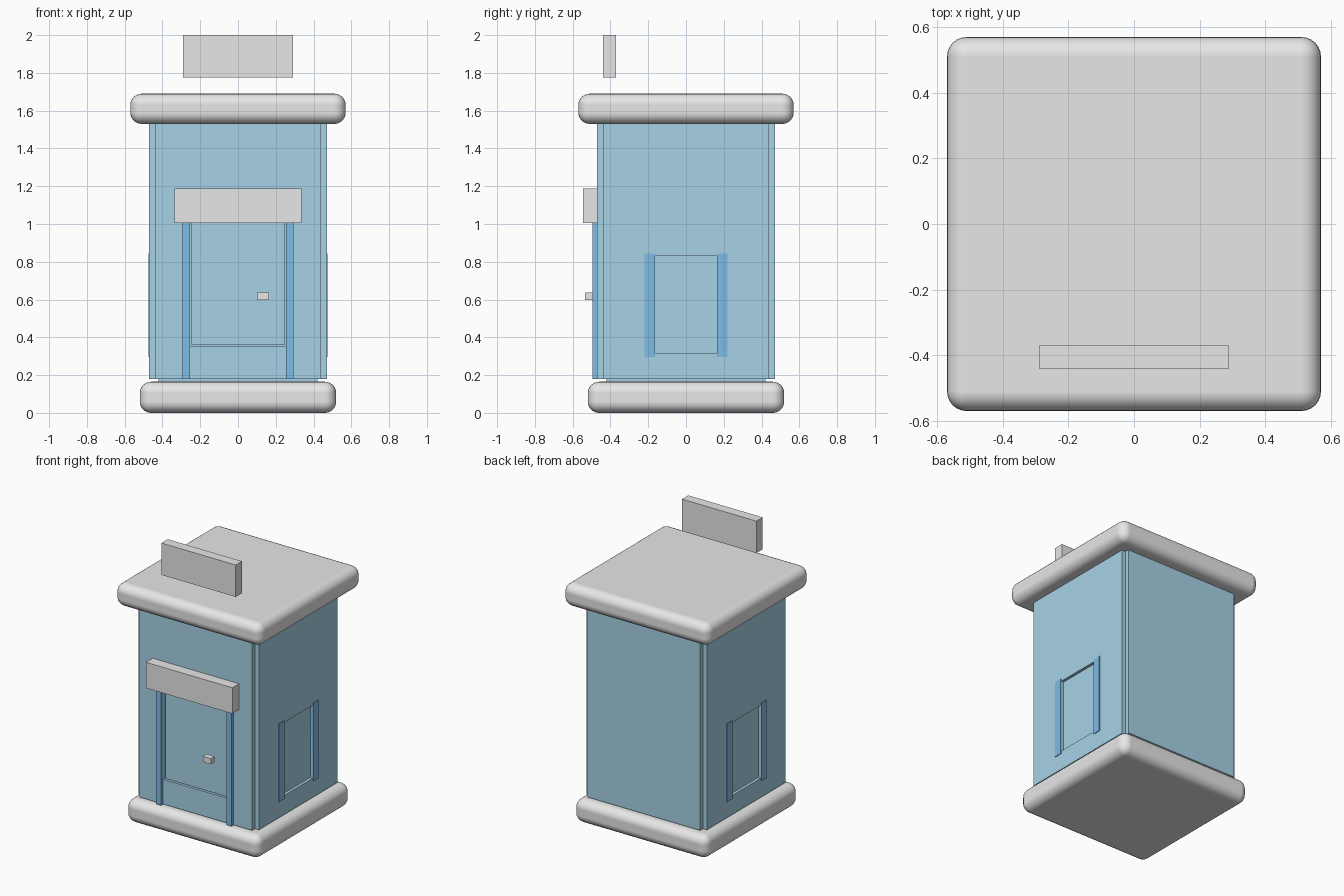
import bpy
import bmesh
import math
from mathutils import Matrix, Vector

if "Cube" in bpy.data.objects:
    bpy.data.objects.remove(bpy.data.objects["Cube"], do_unlink=True)


def material(name, rgb):
    mat = bpy.data.materials.new(name)
    mat.use_nodes = True
    color = (*rgb, 1.0)
    mat.diffuse_color = color
    mat.node_tree.nodes["Principled BSDF"].inputs["Base Color"].default_value = color
    return mat


grey = material("light_grey", (0.8, 0.8, 0.8))
wall_blue = material("wall_blue", (0.39, 0.65, 0.80))
trim_blue = material("trim_blue", (0.22, 0.52, 0.83))


def box_mesh(x, y, z):
    """Box spanning the three (low, high) ranges."""
    bm = bmesh.new()
    bmesh.ops.create_cube(bm, size=1)
    for v in bm.verts:
        v.co = [r[0] if c < 0 else r[1] for c, r in zip(v.co, (x, y, z))]
    return bm


def finish(name, bm, mat, angle=0):
    """Turn the part about the vertical axis and add it to the scene."""
    bm.transform(Matrix.Rotation(math.radians(angle), 4, "Z"))
    mesh = bpy.data.meshes.new(name)
    bm.to_mesh(mesh)
    bm.free()
    mesh.materials.append(mat)
    obj = bpy.data.objects.new(name, mesh)
    bpy.context.collection.objects.link(obj)
    return obj


def box(name, x, y, z, mat, angle=0):
    return finish(name, box_mesh(x, y, z), mat, angle)


def rounded_slab(name, half, z):
    obj = box(name, (-half, half), (-half, half), z, grey)
    bevel = obj.modifiers.new("rounding", "BEVEL")
    bevel.width = 0.06
    bevel.segments = 6
    bevel.harden_normals = True
    for p in obj.data.polygons:
        p.use_smooth = True


WALL = 0.47   # distance of the outer wall face from the centre


def wall(name, angle, opening=None, depth=0.02):
    """Wall panel, with an optional recess given as (half width, low, high)."""
    bm = box_mesh((-0.44, 0.44), (-WALL, -0.42), (0.18, 1.54))
    if opening:
        half, low, high = opening
        cuts = [((-half, 0, 0), (1, 0, 0)), ((half, 0, 0), (1, 0, 0)),
                ((0, 0, low), (0, 0, 1)), ((0, 0, high), (0, 0, 1))]
        for point, normal in cuts:
            bmesh.ops.bisect_plane(bm, geom=bm.verts[:] + bm.edges[:] + bm.faces[:],
                                   plane_co=point, plane_no=normal)
        bm.normal_update()
        target = Vector((0, -WALL, (low + high) / 2))
        face = min(bm.faces, key=lambda f: (f.calc_center_median() - target).length)
        new = bmesh.ops.extrude_discrete_faces(bm, faces=[face])["faces"]
        bmesh.ops.translate(bm, verts=new[0].verts[:], vec=(0, depth, 0))
        bmesh.ops.recalc_face_normals(bm, faces=bm.faces[:])
    finish(name, bm, wall_blue, angle)


# Base, inner core and roof
rounded_slab("base", 0.52, (0.0, 0.165))
box("core", (-0.42, 0.42), (-0.42, 0.42), (0.15, 1.55), wall_blue)
rounded_slab("roof", 0.57, (1.53, 1.69))

# Four walls, leaving a small notch at each corner
window = (0.163, 0.315, 0.83)
wall("front_wall", 0, (0.255, 0.355, 1.1), 0.03)
wall("left_wall", 90, window)
wall("back_wall", 180)
wall("right_wall", 270, window)

# Door with its posts, lintel and handle
box("door", (-0.245, 0.245), (-0.46, -0.43), (0.36, 1.09), wall_blue)
for side, x in (("right", (-0.295, -0.255)), ("left", (0.255, 0.295))):
    box(side + "_door_post", x, (-0.495, -0.46), (0.18, 1.02), trim_blue)
box("door_lintel", (-0.337, 0.337), (-0.545, -0.46), (1.005, 1.187), grey)
box("door_handle", (0.10, 0.163), (-0.535, -0.494), (0.597, 0.637), grey)

# Thin shutters beside each window
for side, angle in (("left", 90), ("right", 270)):
    for place, x in (("a", (-0.22, -0.163)), ("b", (0.163, 0.22))):
        box(f"{side}_shutter_{place}", x, (-0.475, -0.46), (0.295, 0.845), trim_blue, angle)

# Blank sign board hovering above the roof
box("sign_board", (-0.29, 0.29), (-0.44, -0.37), (1.775, 2.0), grey)
